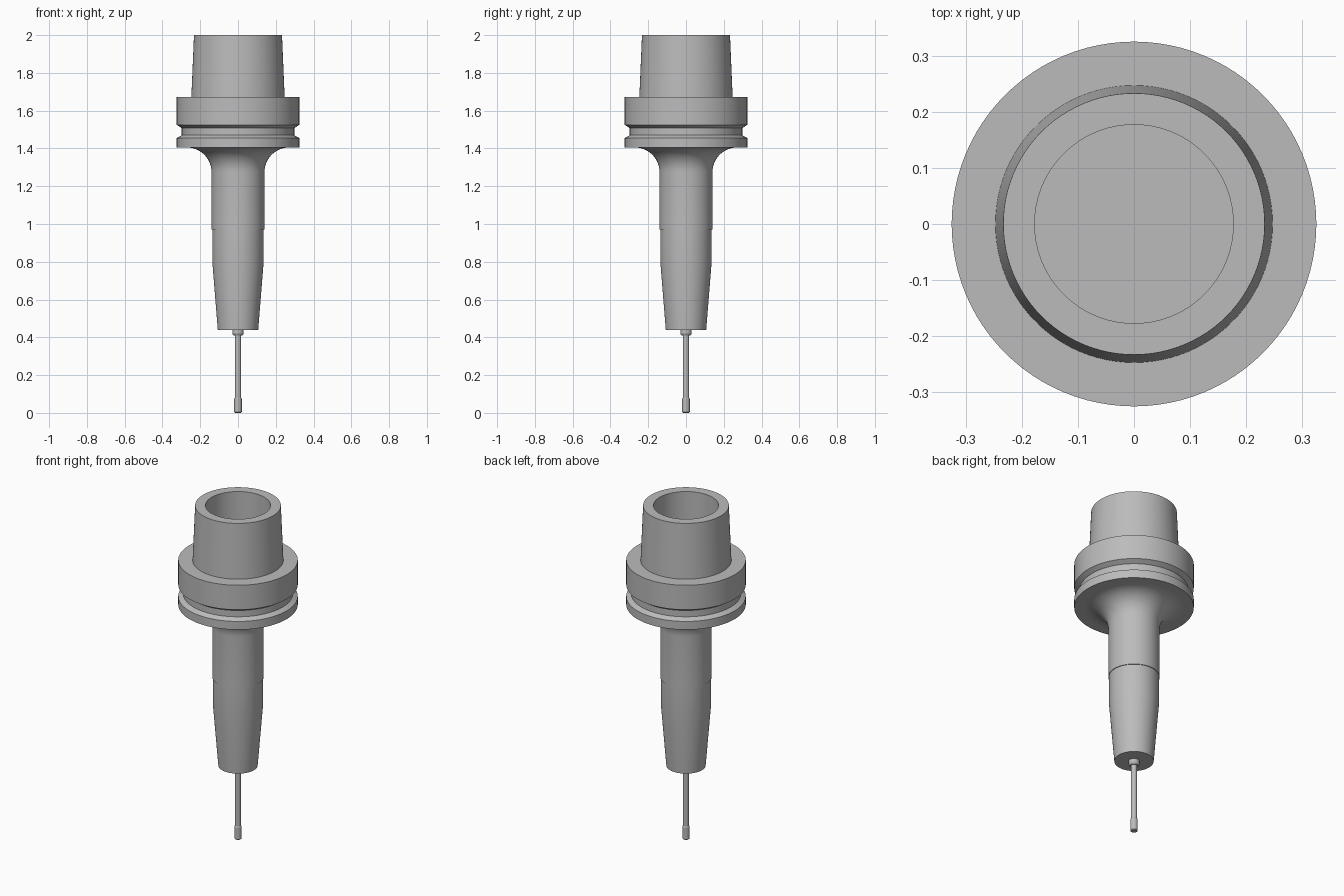
import bpy
import bmesh
from math import sin, cos, pi, radians

cube = bpy.data.objects.get("Cube")
if cube:
    bpy.data.objects.remove(cube, do_unlink=True)

SEGMENTS = 96


def make_material(name, value):
    mat = bpy.data.materials.new(name)
    mat.use_nodes = True
    color = (value, value, value, 1)
    mat.diffuse_color = color
    mat.node_tree.nodes["Principled BSDF"].inputs["Base Color"].default_value = color
    return mat


steel = make_material("steel grey", 0.5)


def lathe(name, profile, segments=SEGMENTS):
    """Revolve (radius, height) points about z; radius 0 closes to a pole."""
    bm = bmesh.new()
    rings = []
    for r, z in profile:
        if r == 0:
            rings.append([bm.verts.new((0, 0, z))] * segments)
        else:
            rings.append([bm.verts.new((r * cos(2 * pi * i / segments),
                                        r * sin(2 * pi * i / segments), z))
                          for i in range(segments)])
    for a, b in zip(rings, rings[1:]):
        for i in range(segments):
            j = (i + 1) % segments
            corners = dict.fromkeys((a[i], b[i], b[j], a[j]))
            bm.faces.new(list(corners))
    mesh = bpy.data.meshes.new(name)
    bm.to_mesh(mesh)
    bm.free()
    mesh.materials.append(steel)
    obj = bpy.data.objects.new(name, mesh)
    bpy.context.collection.objects.link(obj)
    bpy.ops.object.select_all(action='DESELECT')
    obj.select_set(True)
    bpy.context.view_layer.objects.active = obj
    bpy.ops.object.shade_smooth_by_angle(angle=radians(25))
    return obj


# Hollow tapered shank: bore floor, bore wall, rim, outer taper
lathe("tapered_shank", [(0, 1.67), (0.177, 1.67), (0.177, 2), (0.233, 2), (0.247, 1.672)])

# Flange with gripper groove
lathe("flange", [(0.247, 1.672), (0.325, 1.672), (0.325, 1.525), (0.298, 1.508),
                 (0.298, 1.47), (0.325, 1.455), (0.325, 1.405), (0.27, 1.405)])

# Neck: concave fillet under the flange, then the cylinder with a fine step
fillet = [(0.27 - 0.13 * sin(t * pi / 24), 1.275 + 0.13 * cos(t * pi / 24)) for t in range(13)]
lathe("neck", fillet + [(0.14, 0.97), (0.136, 0.97)])

# Nose: straight length, cone and flat end
lathe("nose", [(0.136, 0.97), (0.136, 0.80), (0.107, 0.44), (0, 0.44)])

# Cutting tool: chamfered collar, thin shaft and slightly wider tip
lathe("tool_collar", [(0.03, 0.44), (0.03, 0.42), (0.024, 0.41), (0.017, 0.41)], 48)
lathe("tool_shaft", [(0.017, 0.41), (0.017, 0.08)], 48)
lathe("tool_tip", [(0.017, 0.08), (0.02, 0.075), (0.02, 0.004), (0.016, 0), (0, 0)], 48)
